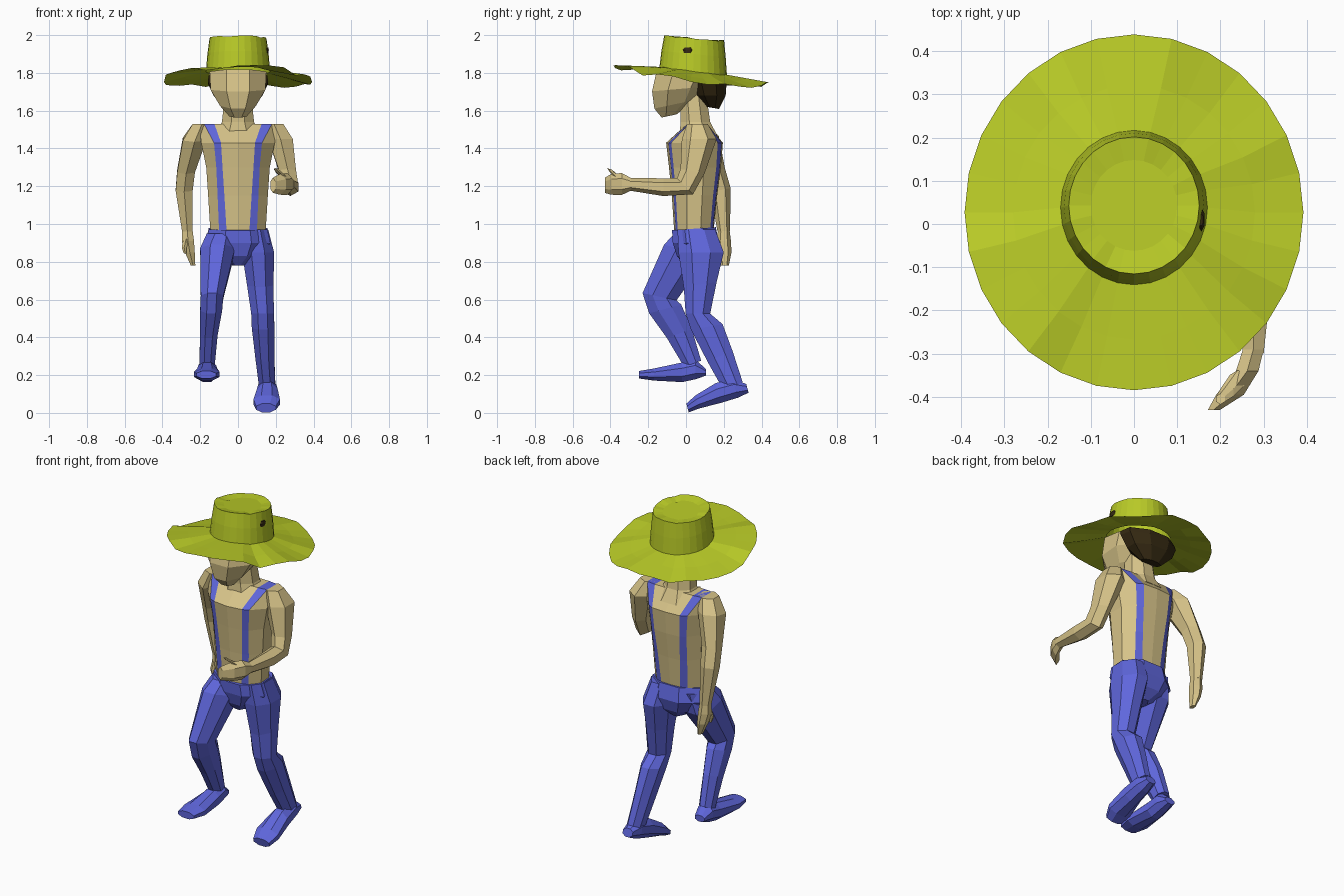
import bpy, bmesh, math, random
from mathutils import Vector

random.seed(4)


def material(name, rgb):
    m = bpy.data.materials.new(name)
    m.diffuse_color = (*rgb, 1)
    return m


SKIN = material("tan skin", (0.68, 0.55, 0.25))
BLUE = material("blue cloth", (0.115, 0.135, 0.72))
LIME = material("lime straw", (0.48, 0.59, 0.02))
HAIR = material("dark brown hair", (0.035, 0.022, 0.006))


def finish(name, bm, *mats):
    bmesh.ops.recalc_face_normals(bm, faces=bm.faces[:])
    me = bpy.data.meshes.new(name)
    bm.to_mesh(me)
    bm.free()
    for m in mats:
        me.materials.append(m)
    ob = bpy.data.objects.new(name, me)
    bpy.context.collection.objects.link(ob)
    return ob


def bridge(bm, r0, r1):
    n = len(r0)
    return [bm.faces.new((r0[i], r0[(i + 1) % n], r1[(i + 1) % n], r1[i])) for i in range(n)]


def loft(name, mat, rings, n=6):
    """Ring = (x, y, z, half width, half depth, tilt about x in degrees)."""
    bm = bmesh.new()
    angles = [(i + 0.5) * math.tau / n for i in range(n)]
    mu = max(math.cos(a) for a in angles)
    mv = max(math.sin(a) for a in angles)
    loops = []
    for x, y, z, a, b, tilt in rings:
        t = math.radians(tilt)
        v = Vector((0, math.cos(t), math.sin(t)))
        loops.append([bm.verts.new(Vector((x + a * math.cos(g) / mu, y, z)) + v * (b * math.sin(g) / mv))
                      for g in angles])
    for r0, r1 in zip(loops, loops[1:]):
        bridge(bm, r0, r1)
    bm.faces.new(loops[0])
    bm.faces.new(loops[-1])
    return finish(name, bm, mat)


# Torso: columns 1-2 of each half ring are the suspender straps
def torso():
    # z, half width, front y, back y, strap inner x, strap outer x
    levels = [(0.955, 0.146, -0.062, 0.145, 0.06, 0.10),
              (1.15, 0.158, -0.075, 0.165, 0.072, 0.108),
              (1.30, 0.168, -0.09, 0.185, 0.082, 0.115),
              (1.43, 0.195, -0.105, 0.195, 0.09, 0.127),
              (1.53, 0.205, 0.005, 0.115, 0.125, 0.18)]
    bm = bmesh.new()
    rows = []
    for z, w, yf, yb, si, so in levels:
        d = yb - yf
        half = [(si, yf + 0.04 * d), (so, yf + 0.09 * d), (w, yf + 0.33 * d),
                (w, yb - 0.33 * d), (so, yb - 0.09 * d), (si, yb - 0.02 * d)]
        pts = [(0, yf)] + half + [(0, yb)] + [(-x, y) for x, y in reversed(half)]
        rows.append([bm.verts.new((x, y, z)) for x, y in pts])
    for r0, r1 in zip(rows, rows[1:]):
        for i, f in enumerate(bridge(bm, r0, r1)):
            f.material_index = int(i in (1, 5, 8, 12))
    t = rows[-1]
    for s in (1, -1):            # shoulder tops, front to back strips
        for i in range(3):
            f = bm.faces.new([t[s * i], t[s * (i + 1)], t[(6 - i) * s], t[(7 - i) * s]])
            f.material_index = int(i == 1)
    bm.faces.new(rows[0])
    finish("torso_with_straps", bm, SKIN, BLUE)


torso()

# Neck, head and hair
loft("neck", SKIN, [(0, 0.065, 1.47, 0.12, 0.10, 0), (0, 0.05, 1.54, 0.085, 0.078, 0),
                    (0, 0.035, 1.70, 0.068, 0.07, 0)], 8)
loft("head", SKIN, [(0, -0.09, 1.572, 0.045, 0.04, 12), (0, -0.055, 1.635, 0.095, 0.115, 12),
                    (0, -0.035, 1.715, 0.145, 0.145, 5), (0, -0.005, 1.80, 0.15, 0.15, -7)], 8)
loft("hair", HAIR, [(0, 0.14, 1.615, 0.06, 0.035, -10), (0, 0.13, 1.68, 0.13, 0.08, 0),
                    (0, 0.12, 1.75, 0.16, 0.095, -7), (0, 0.11, 1.78, 0.155, 0.10, -7)], 8)


# Straw hat: wavy tilted brim and tapered crown
def hat():
    N = 28
    bm = bmesh.new()
    wave = [random.uniform(-1, 1) for _ in range(N)]

    def ring(r, height=None, ripple=0.0, slope=0.12, cy=0.027):
        out = []
        for i in range(N):
            a = i * math.tau / N
            c, s = math.cos(a), math.sin(a)
            dy = r * 1.05 * s
            if height is None:
                z = 1.81 - slope * dy - 0.1 * (r - 0.165) * (1.1 + c * c)
            else:
                z = height - slope * dy
            out.append(bm.verts.new((r * c, cy + dy, z + ripple * wave[i])))
        return out

    rows = [ring(0.392, ripple=0.019), ring(0.28, ripple=0.012), ring(0.170, ripple=0.003, cy=0.038),
            ring(0.162, 1.90, 0.0, 0.10, 0.04), ring(0.151, 1.983, 0.004, 0.08, 0.043),
            ring(0.10, 1.975, 0.004, 0.07, 0.043)]
    for r0, r1 in zip(rows, rows[1:]):
        bridge(bm, r0, r1)
    bm.faces.new(rows[-1])
    finish("straw_hat", bm, LIME)


hat()
# Small tuft of hair poking through the crown
loft("hair_tuft", HAIR, [(0.156, 0.01, 1.905, 0.006, 0.02, 0), (0.156, 0.01, 1.922, 0.007, 0.028, 0),
                         (0.155, 0.01, 1.935, 0.005, 0.015, 0)])

# Arms
loft("raised_arm", SKIN, [(0.19, 0.06, 1.53, 0.05, 0.055, 0), (0.225, 0.07, 1.45, 0.065, 0.092, 0),
                          (0.262, 0.035, 1.28, 0.045, 0.065, -10), (0.275, -0.005, 1.20, 0.042, 0.06, -45),
                          (0.277, -0.12, 1.195, 0.042, 0.047, -90), (0.276, -0.30, 1.21, 0.024, 0.033, -90)])
loft("fist", SKIN, [(0.276, -0.29, 1.21, 0.024, 0.033, -90), (0.262, -0.34, 1.212, 0.026, 0.058, -90),
                    (0.222, -0.395, 1.21, 0.032, 0.055, -90), (0.185, -0.43, 1.205, 0.014, 0.04, -90)])
loft("fist_thumb", SKIN, [(0.24, -0.36, 1.25, 0.018, 0.022, 0), (0.215, -0.39, 1.275, 0.015, 0.018, -15),
                          (0.20, -0.405, 1.292, 0.01, 0.013, -15)])
loft("lowered_arm", SKIN, [(-0.19, 0.06, 1.53, 0.05, 0.055, 0), (-0.23, 0.085, 1.45, 0.062, 0.09, 10),
                           (-0.275, 0.15, 1.28, 0.047, 0.058, 15), (-0.285, 0.182, 1.18, 0.045, 0.055, 10),
                           (-0.268, 0.20, 0.96, 0.028, 0.033, 0)])
loft("open_hand", SKIN, [(-0.268, 0.20, 0.97, 0.027, 0.03, 0), (-0.265, 0.20, 0.91, 0.032, 0.038, 0),
                         (-0.255, 0.205, 0.85, 0.026, 0.036, 0), (-0.238, 0.205, 0.78, 0.012, 0.022, 0)])
loft("open_hand_thumb", SKIN, [(-0.275, 0.18, 0.92, 0.015, 0.018, 0), (-0.285, 0.172, 0.875, 0.013, 0.014, 0),
                               (-0.28, 0.17, 0.845, 0.007, 0.008, 0)])

# Trousers
loft("pelvis", BLUE, [(0, 0.042, 0.975, 0.155, 0.116, 4), (0, 0.052, 0.90, 0.172, 0.122, 0),
                      (0, 0.052, 0.83, 0.12, 0.10, 0), (0, 0.05, 0.78, 0.03, 0.055, 0)], 8)
loft("front_leg", BLUE, [(-0.09, 0.04, 0.95, 0.075, 0.10, 0), (-0.108, 0.0, 0.86, 0.092, 0.12, -15),
                         (-0.137, -0.14, 0.615, 0.06, 0.092, -12), (-0.142, -0.11, 0.55, 0.058, 0.088, 15),
                         (-0.155, -0.035, 0.42, 0.047, 0.07, 20), (-0.163, 0.035, 0.26, 0.04, 0.048, 20)], 8)
loft("rear_leg", BLUE, [(0.088, 0.055, 0.97, 0.072, 0.10, 0), (0.106, 0.08, 0.85, 0.085, 0.12, 0),
                        (0.118, 0.075, 0.68, 0.07, 0.088, 8), (0.13, 0.063, 0.525, 0.06, 0.065, 0),
                        (0.133, 0.11, 0.455, 0.06, 0.085, 10), (0.142, 0.18, 0.30, 0.05, 0.072, 22),
                        (0.155, 0.25, 0.14, 0.043, 0.055, 25)], 8)

# Shoes, heel to toe
loft("front_shoe", BLUE, [(-0.163, 0.105, 0.215, 0.032, 0.018, -90), (-0.163, 0.05, 0.23, 0.048, 0.052, -90),
                          (-0.163, -0.02, 0.215, 0.052, 0.052, -90), (-0.165, -0.17, 0.203, 0.068, 0.032, -90),
                          (-0.168, -0.248, 0.202, 0.052, 0.02, -90)], 8)
loft("rear_shoe", BLUE, [(0.155, 0.325, 0.13, 0.032, 0.024, -75), (0.155, 0.26, 0.13, 0.048, 0.052, -75),
                         (0.155, 0.17, 0.105, 0.055, 0.054, -75), (0.152, 0.06, 0.058, 0.07, 0.036, -75),
                         (0.148, 0.008, 0.026, 0.052, 0.024, -75)], 8)
